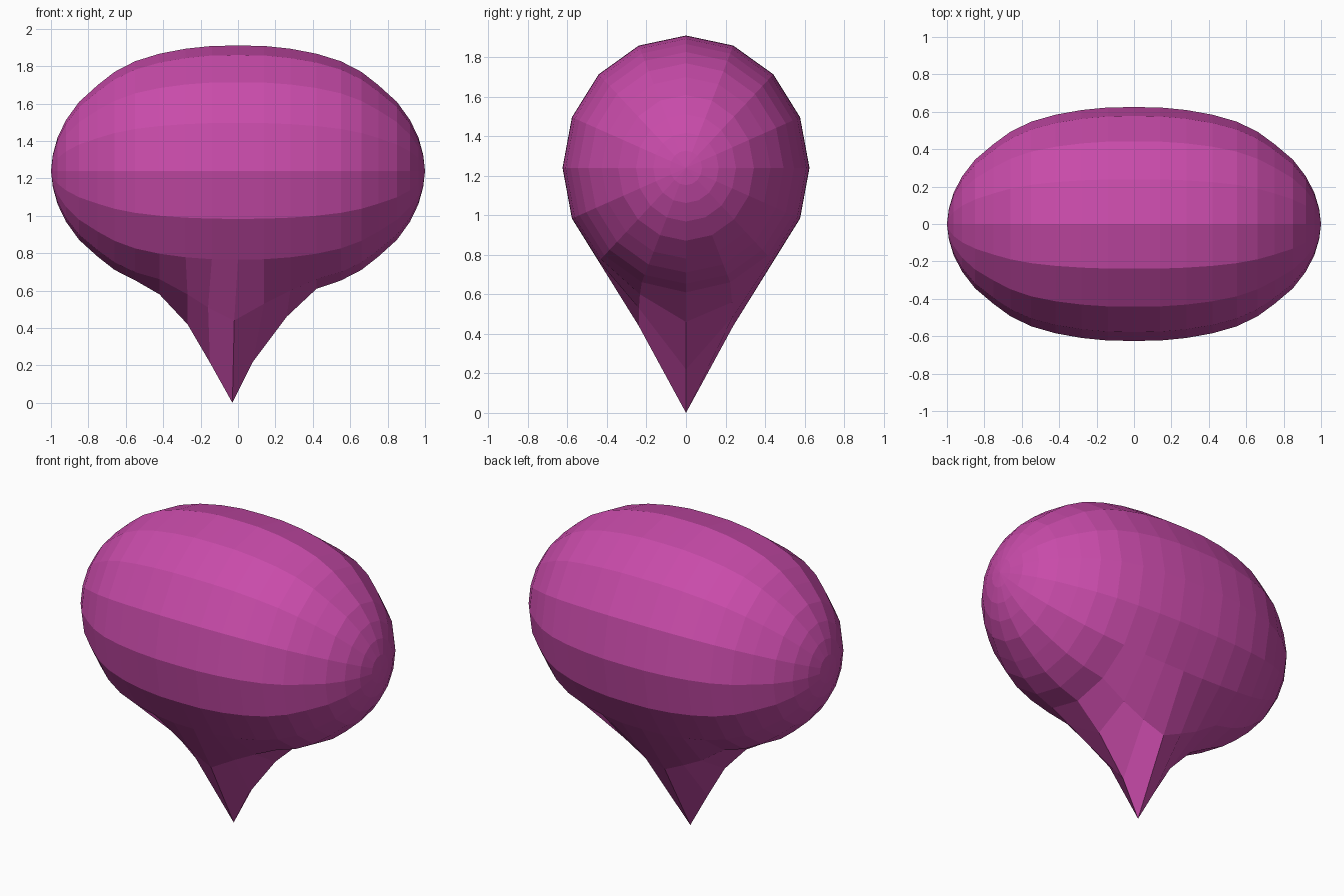
import bpy, bmesh, math

if "Cube" in bpy.data.objects:
    bpy.data.objects.remove(bpy.data.objects["Cube"])

SEG = 16                      # facets around the long axis
RY, RZ, CZ = 0.625, 0.67, 1.24

# half profile along x: (x, relative radius)
half = [(0.14, 0.997), (0.28, 0.975), (0.42, 0.935), (0.55, 0.875), (0.66, 0.79),
        (0.75, 0.685), (0.85, 0.55), (0.92, 0.405), (0.965, 0.265), (0.99, 0.13)]
rings = [(-x, r) for x, r in reversed(half)] + [(0, 1)] + half
MID = len(half)

# tail pulled from the belly: ring offset -> (x, z)
keel = {-4: (-0.55, 0.655), -3: (-0.42, 0.58), -2: (-0.27, 0.42), -1: (-0.15, 0.215),
        0: (-0.03, 0.0), 1: (0.08, 0.22), 2: (0.26, 0.46), 3: (0.42, 0.61)}
front_row = {-2: (-0.27, 0.58), -1: (-0.16, 0.51), 0: (-0.02, 0.44),
             1: (0.14, 0.53), 2: (0.28, 0.60)}
back_row = {-2: (-0.27, 0.56), -1: (-0.15, 0.50), 0: (-0.02, 0.44),
            1: (0.13, 0.49), 2: (0.27, 0.56)}
tail = {0: keel, SEG - 1: front_row, 1: back_row}

# balloon body, rings swept along x starting at the bottom
bm = bmesh.new()
grid = []
for i, (x, r) in enumerate(rings):
    row = []
    for j in range(SEG):
        a = 2 * math.pi * j / SEG
        px, pz = tail.get(j, {}).get(i - MID, (x, CZ - RZ * r * math.cos(a)))
        row.append(bm.verts.new((px, RY * r * math.sin(a), pz)))
    grid.append(row)
for a, b in zip(grid, grid[1:]):
    for j in range(SEG):
        k = (j + 1) % SEG
        bm.faces.new((a[j], a[k], b[k], b[j]))

# pointed end caps
for row, x in ((grid[0], -1), (grid[-1], 1)):
    pole = bm.verts.new((x, 0, CZ))
    for j in range(SEG):
        bm.faces.new((row[j], row[(j + 1) % SEG], pole))
bmesh.ops.recalc_face_normals(bm, faces=bm.faces)

mesh = bpy.data.meshes.new("speech_bubble")
bm.to_mesh(mesh)
bm.free()
obj = bpy.data.objects.new("speech_bubble", mesh)
bpy.context.collection.objects.link(obj)

mat = bpy.data.materials.new("magenta")
mat.diffuse_color = (0.58, 0.07, 0.40, 1)
mat.use_nodes = True
mat.node_tree.nodes["Principled BSDF"].inputs["Base Color"].default_value = mat.diffuse_color
mesh.materials.append(mat)
